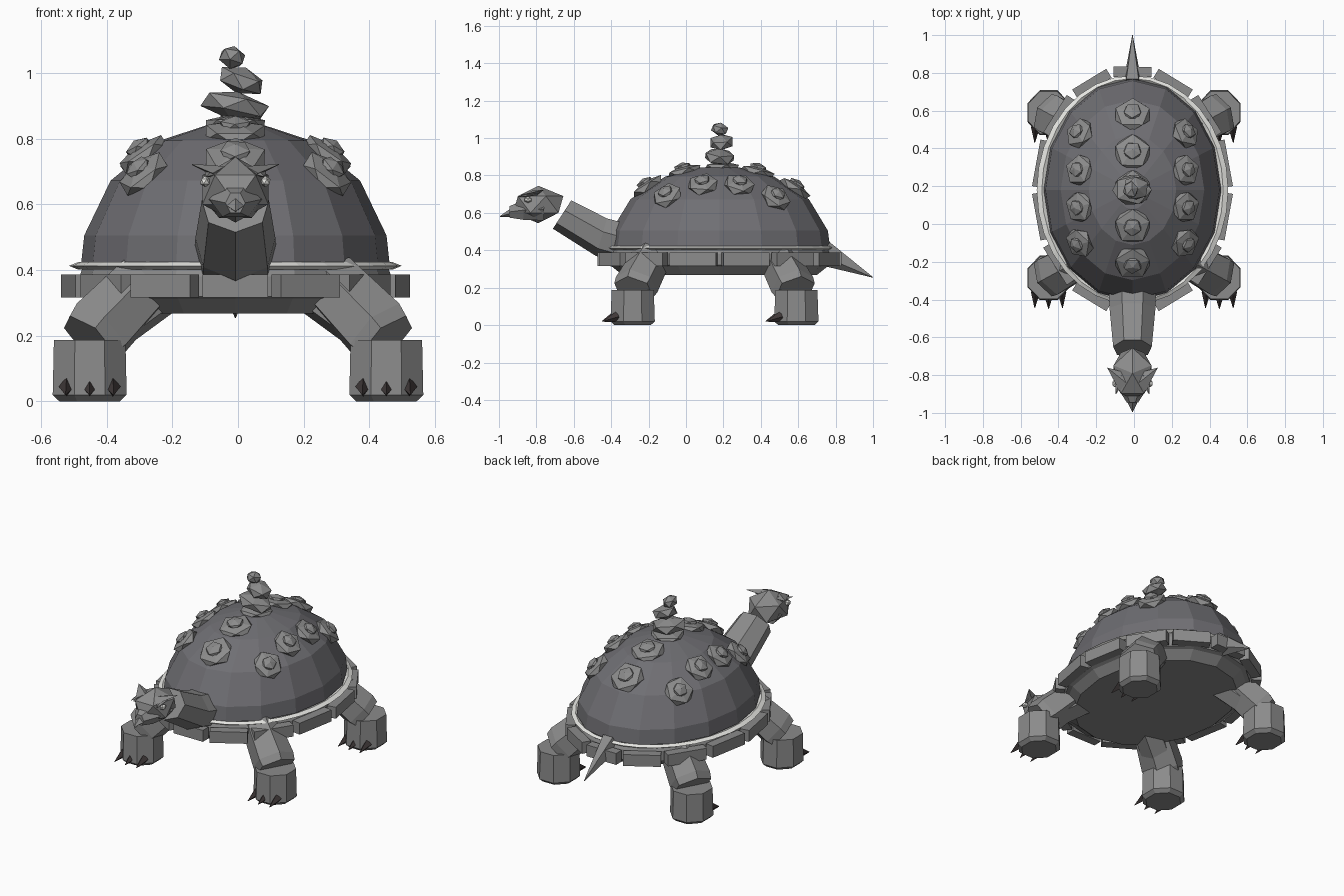
import bpy, bmesh, math
from mathutils import Vector, Matrix

if "Cube" in bpy.data.objects:
    bpy.data.objects.remove(bpy.data.objects["Cube"])


def material(name, r, g, b):
    m = bpy.data.materials.new(name)
    m.diffuse_color = (r, g, b, 1)
    m.use_nodes = True
    m.node_tree.nodes["Principled BSDF"].inputs["Base Color"].default_value = m.diffuse_color
    return m


STONE = material("stone_grey", 0.26, 0.26, 0.26)
SHELL = material("shell_slate", 0.16, 0.158, 0.172)
RIM = material("rim_white", 0.78, 0.78, 0.75)
CLAW = material("claw_dark", 0.05, 0.04, 0.04)
CX, CY = -0.008, 0.18      # shell centre


def finish(name, bm, mat):
    bmesh.ops.recalc_face_normals(bm, faces=bm.faces)
    me = bpy.data.meshes.new(name)
    bm.to_mesh(me)
    bm.free()
    me.materials.append(mat)
    ob = bpy.data.objects.new(name, me)
    bpy.context.collection.objects.link(ob)
    return ob


def loft(name, rings, mat, closed=False):
    """Skin a list of point rings; cap the ends, or join last to first."""
    bm = bmesh.new()
    vs = [[bm.verts.new(p) for p in ring] for ring in rings]
    n = len(vs[0])
    pairs = list(zip(vs, vs[1:])) + ([(vs[-1], vs[0])] if closed else [])
    for a, b in pairs:
        for i in range(n):
            j = (i + 1) % n
            bm.faces.new((a[i], a[j], b[j], b[i]))
    if not closed:
        bm.faces.new(vs[0])
        bm.faces.new(vs[-1])
    return finish(name, bm, mat)


def oval(rx, ry, z, n=16, cx=CX, cy=CY, turn=0.0):
    angles = [math.tau * i / n + turn for i in range(n)]
    return [(cx + rx * math.cos(a), cy + ry * math.sin(a), z) for a in angles]


def tube(name, sections, sides, mat, start=-math.pi / 2):
    """Sections are (centre, direction, half width, half height)."""
    rings = []
    for c, d, w, h in sections:
        d = Vector(d).normalized()
        side = d.cross(Vector((0, 0, 1))).normalized()
        up = side.cross(d)
        rings.append([Vector(c) + side * w * math.cos(start + math.tau * i / sides)
                      + up * h * math.sin(start + math.tau * i / sides) for i in range(sides)])
    return loft(name, rings, mat)


def spike(name, base, tip, w, h, sides, mat):
    d = Vector(tip) - Vector(base)
    return tube(name, [(base, d, w, h), (tip, d, 0.0015, 0.0015)], sides, mat)


def rock(name, loc, size, normal=(0, 0, 1), mat=STONE, spin=0.0):
    """Squashed low-poly ball with its short axis along the normal."""
    bm = bmesh.new()
    rot = Vector((0, 0, 1)).rotation_difference(Vector(normal)).to_matrix().to_4x4()
    m = Matrix.Translation(loc) @ rot @ Matrix.Diagonal((*size, 1)) @ Matrix.Rotation(spin, 4, 'Z')
    bmesh.ops.create_icosphere(bm, subdivisions=1, radius=1, matrix=m)
    return finish(name, bm, mat)


# Domed shell, white rim, belt and belly
RX, RY, RZ, Z0 = 0.47, 0.59, 0.43, 0.42
dome = [oval(RX * math.cos(math.radians(a)), RY * math.cos(math.radians(a)),
             Z0 + RZ * math.sin(math.radians(a))) for a in (0, 11.5, 36, 60.5, 80)]
loft("shell_dome", dome, SHELL)
loft("shell_rim", [oval(0.455, 0.575, 0.41, 32), oval(0.48, 0.59, 0.402, 32),
                   oval(0.507, 0.606, 0.413, 32), oval(0.48, 0.59, 0.424, 32)], RIM, closed=True)
loft("shell_underside", [oval(0.41, 0.52, 0.268), oval(0.455, 0.575, 0.312),
                         oval(0.475, 0.60, 0.32), oval(0.475, 0.60, 0.38),
                         oval(0.465, 0.585, 0.41)], STONE)

# Edge plates around the belt
for k in range(14):
    t = math.pi / 2 + math.tau * k / 14
    c = Vector((CX + 0.495 * math.cos(t), CY + 0.625 * math.sin(t), 0.352))
    tangent = Vector((-0.495 * math.sin(t), 0.625 * math.cos(t), 0))
    turn = Matrix.Rotation(math.atan2(tangent.y, tangent.x), 4, 'Z')
    length = tangent.length * math.tau / 14 * 0.9
    bm = bmesh.new()
    bmesh.ops.create_cube(bm, size=1, matrix=Matrix.Translation(c) @ turn
                          @ Matrix.Diagonal((length, 0.055, 0.07, 1)))
    finish("edge_plate", bm, STONE)


# Rocky studs on the shell, each a wide stone with a small knob
def stud(x, y, r):
    u, v = (x - CX) / RX, (y - CY) / RY
    w = math.sqrt(max(0.02, 1 - u * u - v * v))
    n = Vector((u / RX, v / RY, w / RZ)).normalized()
    p = Vector((x, y, Z0 + RZ * w * 0.98))
    rock("shell_stud", p, (r, r, 0.036), n, spin=0.3)
    rock("stud_knob", p + n * 0.026, (r * 0.5, r * 0.5, 0.026), n, spin=0.9)


for y in (0.58, 0.38, 0.19, -0.01, -0.205):
    stud(CX, y, 0.105)
for y in (0.48, 0.285, 0.09, -0.10):
    for s in (-1, 1):
        stud(CX + s * 0.28, y, 0.09)

# Balanced stone stack on top
rock("stack_stone_low", (-0.01, 0.18, 0.90), (0.115, 0.09, 0.045), (0.2, 0.1, 1))
rock("stack_stone_mid", (0.01, 0.19, 0.978), (0.078, 0.07, 0.042), (0.35, -0.1, 1), spin=0.5)
rock("stack_stone_top", (-0.018, 0.18, 1.048), (0.043, 0.05, 0.036), (0.2, 0.2, 1), spin=0.2)

# Legs, feet and claws
for s in (-1, 1):
    for fy, lean in ((-0.285, 1), (0.59, -1)):
        fx = s * 0.452
        loft("foot", [oval(0.10, 0.105, 0.0, 8, fx, fy, math.pi / 8),
                      oval(0.122, 0.128, 0.02, 8, fx, fy, math.pi / 8),
                      oval(0.118, 0.122, 0.187, 8, fx, fy, math.pi / 8)], STONE)
        knee = Vector((s * 0.445, fy + lean * 0.01, 0.195))
        hip = Vector((s * 0.28, fy + lean * 0.10, 0.365))
        axis = hip - knee
        tube("leg", [(knee - axis * 0.05, axis, 0.115, 0.10), (knee + axis * 0.12, axis, 0.122, 0.112),
                     (hip, axis, 0.108, 0.10)], 6, STONE, start=math.pi / 6)
        tube("thigh", [(knee, axis, 0.09, 0.09),
                       ((s * 0.22, fy + lean * 0.13, 0.36), axis, 0.09, 0.09)], 6, STONE)
        for dx in (-0.07, 0.0, 0.07):
            back = 0.015 if dx else 0
            spike("claw", (fx + dx, fy - 0.09 + back, 0.045),
                  (fx + dx * 1.05, fy - 0.165 + back * 0.3, 0.02), 0.024, 0.032, 4, CLAW)

# Neck
tube("neck", [((CX, -0.25, 0.42), (0, -1, 0.05), 0.13, 0.115),
              ((CX, -0.45, 0.475), (0, -1, 0.3), 0.125, 0.11),
              ((CX, -0.66, 0.595), (0, -1, 0.65), 0.105, 0.095)], 7, STONE)

# Head: narrow nape, broad cheeks, tapering muzzle and pointed beak
HY = -0.79
rock("head_crown", (CX, HY, 0.645), (0.118, 0.15, 0.10), spin=math.pi / 10)
tube("muzzle", [((CX, -0.76, 0.62), (0, -1, 0), 0.10, 0.07),
                ((CX, -0.87, 0.615), (0, -1, 0), 0.078, 0.06),
                ((CX, -0.945, 0.605), (0, -1, 0), 0.03, 0.035)], 6, STONE, start=0)
spike("beak", (CX, -0.915, 0.605), (CX, -0.996, 0.58), 0.04, 0.03, 4, STONE)
for s in (-1, 1):
    # Brow: a flat stone shard sweeping outward over the eye
    spike("brow", (CX + s * 0.035, -0.84, 0.695), (CX + s * 0.132, -0.762, 0.722),
          0.055, 0.022, 4, STONE)
    spike("brow_point", (CX + s * 0.06, -0.80, 0.70), (CX + s * 0.088, -0.90, 0.685),
          0.035, 0.015, 4, STONE)
    rock("eye", (CX + s * 0.092, -0.845, 0.67), (0.017, 0.022, 0.017), mat=RIM)

# Tail
spike("tail", (CX, 0.74, 0.39), (CX, 1.0, 0.255), 0.055, 0.075, 5, STONE)
